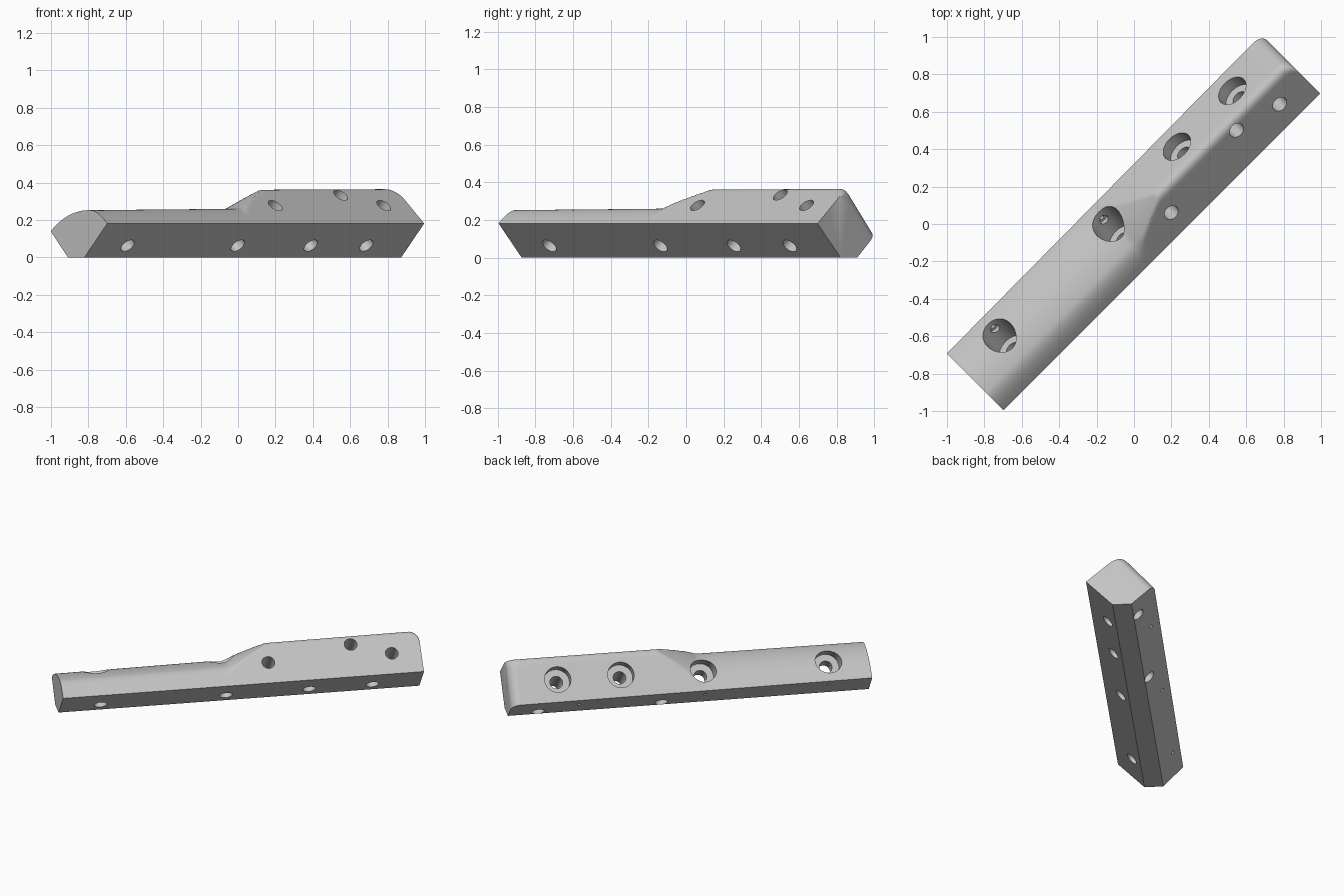
import bpy, bmesh, math
from mathutils import Vector

cube = bpy.data.objects.get("Cube")
if cube:
    bpy.data.objects.remove(cube, do_unlink=True)

END = 1.198      # half length of the bar
FILLET = 0.065   # rounding of the tall end
ROWS = 44        # points across the top


def place(s, t, z):
    """Bar coordinates (along, across, up) to world: the bar lies diagonally."""
    return Vector(((s + t) / math.sqrt(2), (s - t) / math.sqrt(2), z))


def soft_min(a, b, k):
    h = max(k - abs(a - b), 0)
    return min(a, b) - h * h / (4 * k)


def section(s):
    """Cross-section: rounded diamond on the tall half, low arch on the other."""
    over = max(0, s - (END - FILLET))
    d = FILLET - math.sqrt(max(0, FILLET ** 2 - over ** 2))
    left = -0.218 - 0.007 * (s + END) + 0.68 * d
    base = 0.14 - 0.73 * d
    right = 0.21
    radius, mid = 0.424, 0.07
    centre = base - math.sqrt(radius ** 2 - (left - mid) ** 2)
    ramp = 0.2 * (s + 0.08 + math.sqrt((s + 0.08) ** 2 + 0.0002))
    if s < -0.3:
        ramp = 0
    pts = [(0.036, 0), (-0.088, 0)]
    for i in range(ROWS + 1):
        t = left + (right - left) * i / ROWS
        right_face = 0.182 + 0.86 * (right - t)
        tall = soft_min(right_face, base + 1.16 * (t - left), 0.075)
        arch = centre + math.sqrt(radius ** 2 - (t - mid) ** 2)
        low = soft_min(arch, right_face, 0.04) + ramp
        # keep both side corners crisp
        z = min(tall, low) if 0 < i < ROWS else (base if i == 0 else 0.182)
        pts.append((t, z))
    return pts


# Bar body, lofted along its length
stations = [-END, -0.6, -0.25]
stations += [-0.2 + 0.45 * i / 36 for i in range(37)]
stations += [0.6, 0.9]
stations += [END - FILLET + FILLET * math.sin(math.pi / 2 * i / 10) for i in range(11)]

bm = bmesh.new()
rings = [[bm.verts.new(place(s, t, z)) for t, z in section(s)] for s in stations]
count = len(rings[0])
for a, b in zip(rings, rings[1:]):
    for i in range(count):
        j = (i + 1) % count
        bm.faces.new((a[i], a[j], b[j], b[i]))
bm.faces.new(rings[0])
bm.faces.new(rings[-1])
bmesh.ops.recalc_face_normals(bm, faces=bm.faces)
mesh = bpy.data.meshes.new("drilled_bar")
bm.to_mesh(mesh)
bm.free()
bar = bpy.data.objects.new("drilled_bar", mesh)
bpy.context.collection.objects.link(bar)

grey = bpy.data.materials.new("light_grey")
grey.use_nodes = True
colour = (0.55, 0.55, 0.55, 1)
grey.diffuse_color = colour
grey.node_tree.nodes["Principled BSDF"].inputs["Base Color"].default_value = colour
mesh.materials.append(grey)


def drill(s, start, axis, near, far, radius):
    """Cut a round hole along an axis lying in the cross-section plane."""
    a = place(s, start[0] + axis[0] * near, start[1] + axis[1] * near)
    b = place(s, start[0] + axis[0] * far, start[1] + axis[1] * far)
    bpy.ops.mesh.primitive_cylinder_add(
        vertices=40, radius=radius, depth=(b - a).length, location=(a + b) / 2,
        rotation=(b - a).to_track_quat('Z', 'Y').to_euler())
    cutter = bpy.context.object
    cutter.name = "hole_cutter"
    cutter.hide_render = True
    cutter.data.materials.append(grey)
    mod = bar.modifiers.new("hole", 'BOOLEAN')
    mod.operation = 'DIFFERENCE'
    mod.solver = 'EXACT'
    mod.object = cutter
    bpy.context.view_layer.objects.active = bar
    bpy.ops.object.modifier_apply(modifier=mod.name)
    bpy.data.objects.remove(cutter, do_unlink=True)


BORE, COUNTERBORE, PIN = 0.042, 0.087, 0.012

# Counterbored holes from the upper left face
screw_start, screw_axis = (-0.122, 0.248), (0.762, -0.648)
for s, floor in ((-0.93, 0.18), (-0.097, 0.18), (0.455, 0.06), (0.875, 0.06)):
    drill(s, screw_start, screw_axis, -0.25, floor, COUNTERBORE)
    drill(s, screw_start, screw_axis, floor - 0.02, 0.5, BORE)

# Plain through holes from the upper right face
cross_axis = (-0.652, -0.758)
for s in (1.004, 0.184):
    drill(s, (0.1, 0.28), cross_axis, -0.1, 0.6, BORE)

# Blind holes that end in a small pin hole
pin_start = (0.035, 0.335)
for s, near, radius in ((0.742, -0.1, BORE), (-0.097, 0.168, 0.026), (-0.92, 0.168, 0.026)):
    drill(s, pin_start, cross_axis, near, 0.28, radius)
    drill(s, pin_start, cross_axis, 0.26, 0.6, PIN)

bpy.ops.object.select_all(action='DESELECT')
bar.select_set(True)
bpy.context.view_layer.objects.active = bar
bpy.ops.object.shade_smooth_by_angle(angle=math.radians(30))
